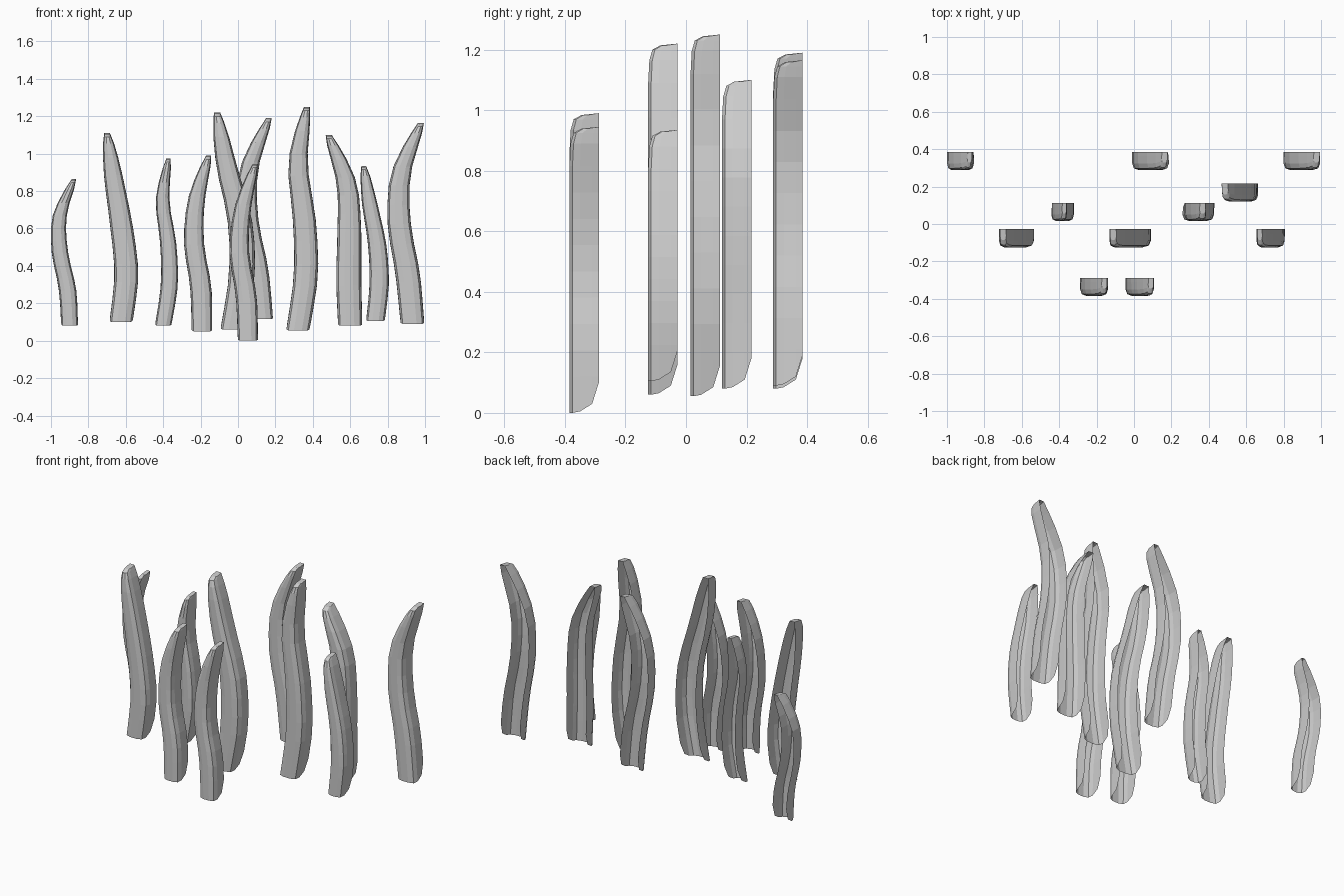
import bpy, bmesh

# Half-channel cross-section, open at the back: (width fraction, depth, base lift)
HALF = [(0.5, 0.097, 0.10), (0.5, 0.075, 0.03), (0.49, 0.035, 0.005),
        (0.41, 0.01, 0.0), (0.17, 0.0, 0.0)]
SECTION = [(-x, y, l) for x, y, l in HALF] + HALF[::-1]
BACK = 0.097

# Width along the height: (height fraction, width factor)
WIDTHS = [(0, 1.0), (0.25, 1.04), (0.5, 0.98), (0.75, 0.84), (0.92, 0.58), (1, 0.25)]


def width_at(t):
    for (a, wa), (b, wb) in zip(WIDTHS, WIDTHS[1:]):
        if t <= b:
            return wa + (wb - wa) * (t - a) / (b - a)
    return WIDTHS[-1][1]


def centre_at(keys, t):
    # Smooth curve through five evenly spaced centre points
    k = [2 * keys[0] - keys[1]] + list(keys) + [2 * keys[-1] - keys[-2]]
    i = min(int(t * 4), 3)
    u = t * 4 - i
    a, b, c, d = k[i:i + 4]
    return 0.5 * (2 * b + (c - a) * u + (2 * a - 5 * b + 4 * c - d) * u ** 2
                  + (3 * b - a - 3 * c + d) * u ** 3)


def blade(name, y0, z0, z1, w, keys):
    bm = bmesh.new()
    h = z1 - z0
    # Rings: (height, front pulled in towards the back); the last ones round the tip
    body_top = h - 0.13
    levels = [(0.0, 0.0)] + [(0.12 + (body_top - 0.12) * i / 8, 0.0) for i in range(9)]
    levels += [(h - 0.055, 0.004), (h - 0.02, 0.014), (h - 0.006, 0.04), (h, BACK)]
    rings = []
    for n, (z, inset) in enumerate(levels):
        ring = []
        for fx, y, lift in SECTION:
            zz = z + (lift if n == 0 else 0)
            t = zz / h
            yy = inset + y * (BACK - inset) / BACK
            x = centre_at(keys, t) + fx * w * width_at(t)
            ring.append(bm.verts.new((x, y0 + yy, z0 + zz)))
        rings.append(ring)
    for lo, hi in zip(rings, rings[1:]):
        for j in range(len(SECTION) - 1):
            bm.faces.new((lo[j], lo[j + 1], hi[j + 1], hi[j]))
    # Merge the collapsed section at the tip, keeping outward (front) normals
    bmesh.ops.remove_doubles(bm, verts=bm.verts, dist=0.0002)
    bm.normal_update()
    if sum(f.normal.y * f.calc_area() for f in bm.faces) > 0:
        bmesh.ops.reverse_faces(bm, faces=bm.faces)
    me = bpy.data.meshes.new(name)
    bm.to_mesh(me)
    bm.free()
    bpy.context.collection.objects.link(bpy.data.objects.new(name, me))


# Rows of wavy blades: front y, bottom z, top z, width, centre x at five heights
BLADES = [
    (0.288, 0.08, 0.865, 0.09, (-0.90, -0.912, -0.952, -0.953, -0.877)),
    (0.288, 0.115, 1.19, 0.12, (0.128, 0.10, 0.05, 0.06, 0.165)),
    (0.288, 0.09, 1.165, 0.127, (0.933, 0.907, 0.862, 0.872, 0.978)),
    (0.119, 0.08, 1.10, 0.13, (0.60, 0.592, 0.595, 0.58, 0.485)),
    (0.015, 0.08, 0.975, 0.088, (-0.40, -0.367, -0.374, -0.403, -0.372)),
    (0.015, 0.055, 1.25, 0.125, (0.32, 0.363, 0.354, 0.321, 0.368)),
    (-0.125, 0.10, 1.11, 0.124, (-0.625, -0.597, -0.622, -0.663, -0.70)),
    (-0.125, 0.06, 1.22, 0.134, (-0.027, 0.02, 0.01, -0.06, -0.112)),
    (-0.125, 0.105, 0.935, 0.10, (0.735, 0.755, 0.743, 0.705, 0.672)),
    (-0.385, 0.05, 0.99, 0.11, (-0.193, -0.199, -0.235, -0.222, -0.157)),
    (-0.385, 0.0, 0.945, 0.108, (0.053, 0.044, 0.007, 0.025, 0.092)),
]
for i, spec in enumerate(BLADES, 1):
    blade(f"wavy_blade_{i:02d}", *spec)
